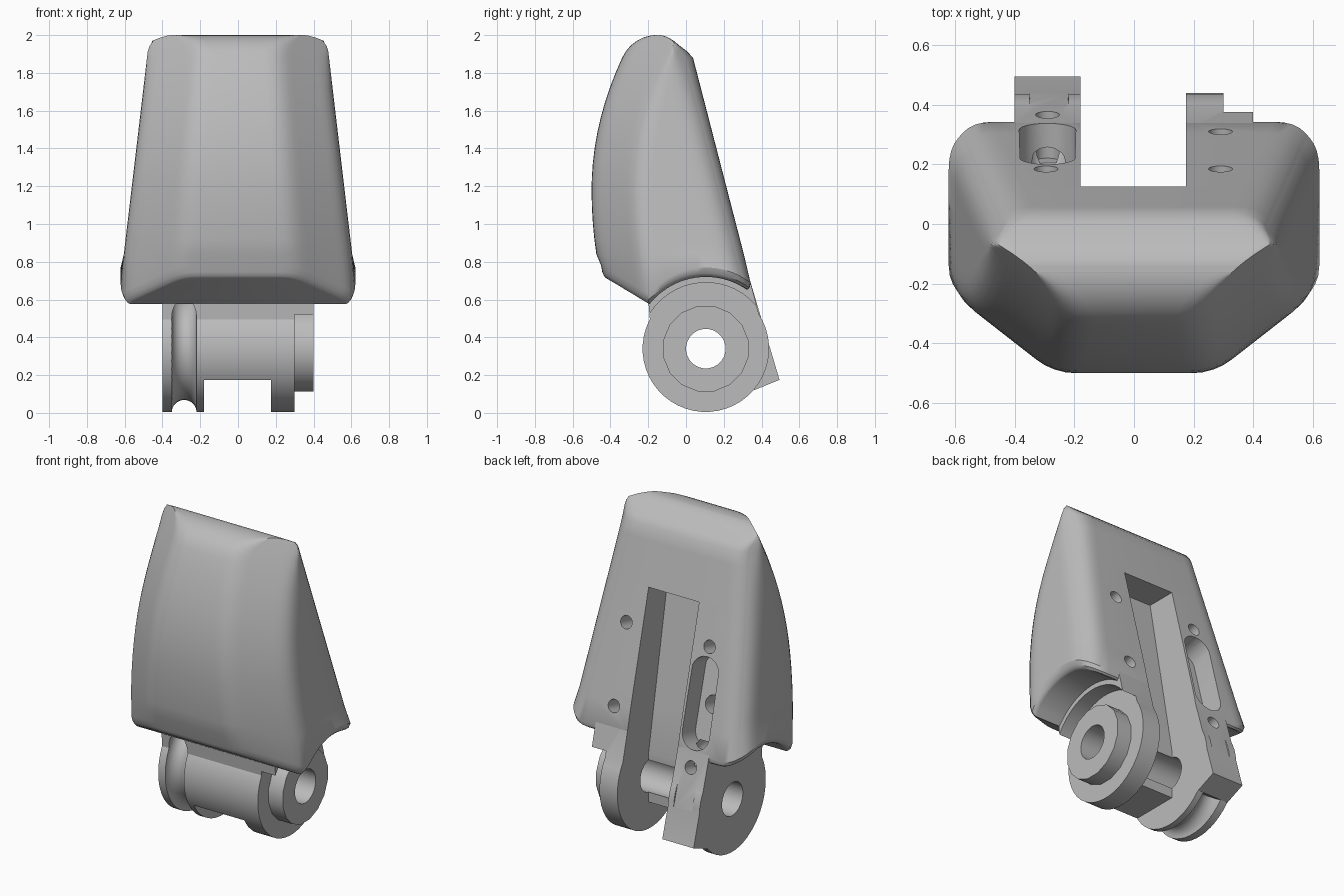
import bpy, bmesh, math
from mathutils import Vector

cube = bpy.data.objects.get("Cube")
if cube:
    bpy.data.objects.remove(cube, do_unlink=True)

grey = bpy.data.materials.new("plain grey")
grey.use_nodes = True
grey.diffuse_color = (0.5, 0.5, 0.5, 1)
grey.node_tree.nodes["Principled BSDF"].inputs["Base Color"].default_value = (0.5, 0.5, 0.5, 1)

PIVOT = (0.105, 0.34)
SLOPE = 0.2586


def back(z):
    return 0.045 - SLOPE * (z - 1.85)


def finish(name, bm):
    bmesh.ops.recalc_face_normals(bm, faces=bm.faces)
    mesh = bpy.data.meshes.new(name)
    bm.to_mesh(mesh)
    bm.free()
    mesh.materials.append(grey)
    ob = bpy.data.objects.new(name, mesh)
    bpy.context.collection.objects.link(ob)
    return ob


def prism(name, pts, x0, x1):
    """Side outline in (y, z), extruded along x."""
    bm = bmesh.new()
    face = bm.faces.new([bm.verts.new((x0, y, z)) for y, z in pts])
    new = bmesh.ops.extrude_face_region(bm, geom=[face])["geom"]
    bmesh.ops.translate(bm, vec=(x1 - x0, 0, 0),
                        verts=[v for v in new if isinstance(v, bmesh.types.BMVert)])
    return finish(name, bm)


def disc(name, r, x0, x1, n=32):
    ring = [2 * math.pi * (i + 0.5) / n for i in range(n)]
    return prism(name, [(PIVOT[0] + r * math.cos(a), PIVOT[1] + r * math.sin(a)) for a in ring], x0, x1)


def back_hole(x, z, r, depth, stretch=0):
    """Round or elongated drill, square to the sloping back."""
    bm = bmesh.new()
    bmesh.ops.create_cone(bm, cap_ends=True, segments=24, radius1=r, radius2=r, depth=2 * depth)
    for v in bm.verts:
        v.co.y += math.copysign(stretch, v.co.y) if abs(v.co.y) > 1e-5 else stretch
    ob = finish("drill", bm)
    ob.rotation_euler = (-math.atan2(1, SLOPE), 0, 0)
    ob.location = (x, back(z), z)
    return ob


def combine(target, tool, op, keep=False):
    mod = target.modifiers.new(op, "BOOLEAN")
    mod.operation, mod.object, mod.solver = op, tool, "EXACT"
    tool.hide_render = True
    bpy.context.view_layer.update()
    bpy.context.view_layer.objects.active = target
    bpy.ops.object.modifier_apply(modifier=mod.name)
    if not keep:
        bpy.data.objects.remove(tool, do_unlink=True)


# Shell: stacked faceted sections with rounded corners
def rounded(corners, r=0.07):
    first, last = corners[0], corners[-1]
    path = [Vector((-first.x, first.y))] + corners + [Vector((-last.x, last.y))]
    out = []
    for i in range(1, len(path) - 1):
        p, c, n = path[i - 1:i + 2]
        a = c + (p - c).normalized() * min(r, 0.4 * (p - c).length)
        b = c + (n - c).normalized() * min(r, 0.4 * (n - c).length)
        out += [a * (1 - t) ** 2 + c * 2 * t * (1 - t) + b * t * t for t in (0, 0.25, 0.5, 0.75, 1)]
        if i < len(path) - 2:
            e = n + (c - n).normalized() * min(r, 0.4 * (n - c).length)
            out += [b.lerp(e, k / 8) for k in range(1, 8)]
    return out


def section(z, limits=None):
    bow = -0.5 + (0.33 if z > 1.18 else 0.22) * (z - 1.18) ** 2
    yf, yb = limits or (bow, back(z))
    w_front = 0.3 - 0.08 * (z - 0.73)
    w_side = 0.627 - 0.118 * (z - 0.65)

    def corner(y):
        front = w_front + (y - bow) / 0.24 * (w_side - w_front)
        rear = w_side - 0.08 + (back(z) - y) * 0.9
        return Vector((min(front, w_side, rear), y))

    yt = min(back(z) - 0.09, yb - 0.01)
    ys = min(bow + 0.24, yt - 0.01)
    return rounded([corner(y) for y in (yf, ys, yt, yb)])


def underside(y):
    arc = 0.38 ** 2 - (y - PIVOT[0]) ** 2
    return max(PIVOT[1] + math.sqrt(max(arc, 0)), 0.46 - 0.6 * y)


rows = []
for scale, lift in ((0.94, 0), (0.96, 0.004), (0.985, 0.02), (1, 0.05)):
    row = [(p.x * scale, -0.05 + (p.y + 0.05) * scale) for p in section(0.7)]
    rows.append([(x, y, underside(y) + lift) for x, y in row])
for k in range(14):
    z = 0.84 + k * 0.08
    rows.append([(p.x, p.y, z) for p in section(z)])
crown = ((1.915, -0.318, 0.005), (1.945, -0.293, -0.035), (1.97, -0.26, -0.065),
         (1.988, -0.225, -0.095), (1.997, -0.19, -0.12), (2.0, -0.165, -0.135))
for z, yf, yb in crown:
    rows.append([(p.x, p.y, z) for p in section(z, (yf, yb))])

bm = bmesh.new()
halves = [[[bm.verts.new((s * x, y, z)) for x, y, z in row] for s in (1, -1)] for row in rows]
for low, high in zip(halves, halves[1:]):
    loops = [h[0] + h[1][::-1] for h in (low, high)]
    count = len(loops[0])
    for i in range(count):
        j = (i + 1) % count
        bm.faces.new((loops[0][i], loops[0][j], loops[1][j], loops[1][i]))
for right, left in (halves[0], halves[-1]):
    for i in range(len(right) - 1):
        bm.faces.new((right[i], right[i + 1], left[i + 1], left[i]))
shell = finish("shell", bm)

# Hinge: barrel and neck reaching into the shell
hinge = disc("hinge", 0.335, -0.4, 0.3, 48)
inset = 0.003
neck = [(-0.19, 0.48), (-0.2, 0.6), (0, 0.8), (back(0.8) - inset, 0.8),
        (back(0.36) - inset, 0.36), PIVOT]
combine(hinge, prism("neck", neck, -0.399, 0.399), "UNION")
combine(hinge, disc("flange_relief", 0.35, 0.3, 0.5, 48), "DIFFERENCE")

# Cable groove around the barrel
bpy.ops.mesh.primitive_torus_add(major_radius=0.337, minor_radius=0.066, major_segments=48,
                                 minor_segments=20, location=(-0.285, *PIVOT),
                                 rotation=(0, math.pi / 2, 0))
combine(hinge, bpy.context.object, "DIFFERENCE")

# Squared heel and side boss
heel = [(0.27, 0.7), (back(0.7) - inset, 0.7), (0.495, 0.175), (0.36, 0.12), (0.27, 0.17)]
combine(hinge, prism("heel", heel, -0.4, -0.18), "UNION")
combine(hinge, disc("boss", 0.23, 0.25, 0.4, 16), "UNION")

# Pivot bore and gap between the lugs
combine(hinge, disc("bore", 0.105, -0.6, 0.6, 24), "DIFFERENCE")
combine(hinge, prism("lug_gap", [(-0.6, -0.2), (0.8, -0.2), (0.8, 0.175), (-0.6, 0.175)],
                     -0.18, 0.175), "DIFFERENCE")

# Back channel, screw holes and elongated window
channel = [(-0.07, 1.54), (0.125, 0.49), (0.125, -0.1), (0.9, -0.1), (0.9, 1.54)]
cutters = [prism("channel", channel, -0.18, 0.175)]
cutters += [back_hole(x, z, 0.04, 0.16)
            for x, z in ((-0.29, 0.61), (-0.295, 1.31), (0.29, 0.825), (0.29, 1.31))]
cutters += [back_hole(-0.29, 0.98, 0.095, 0.14, 0.185), back_hole(-0.29, 0.96, 0.055, 0.24)]
for cutter in cutters:
    combine(shell, cutter, "DIFFERENCE", keep=True)
    combine(hinge, cutter, "DIFFERENCE")

bpy.ops.object.select_all(action="DESELECT")
for ob in (shell, hinge):
    ob.select_set(True)
bpy.context.view_layer.objects.active = shell
bpy.ops.object.shade_smooth_by_angle(angle=math.radians(30))
